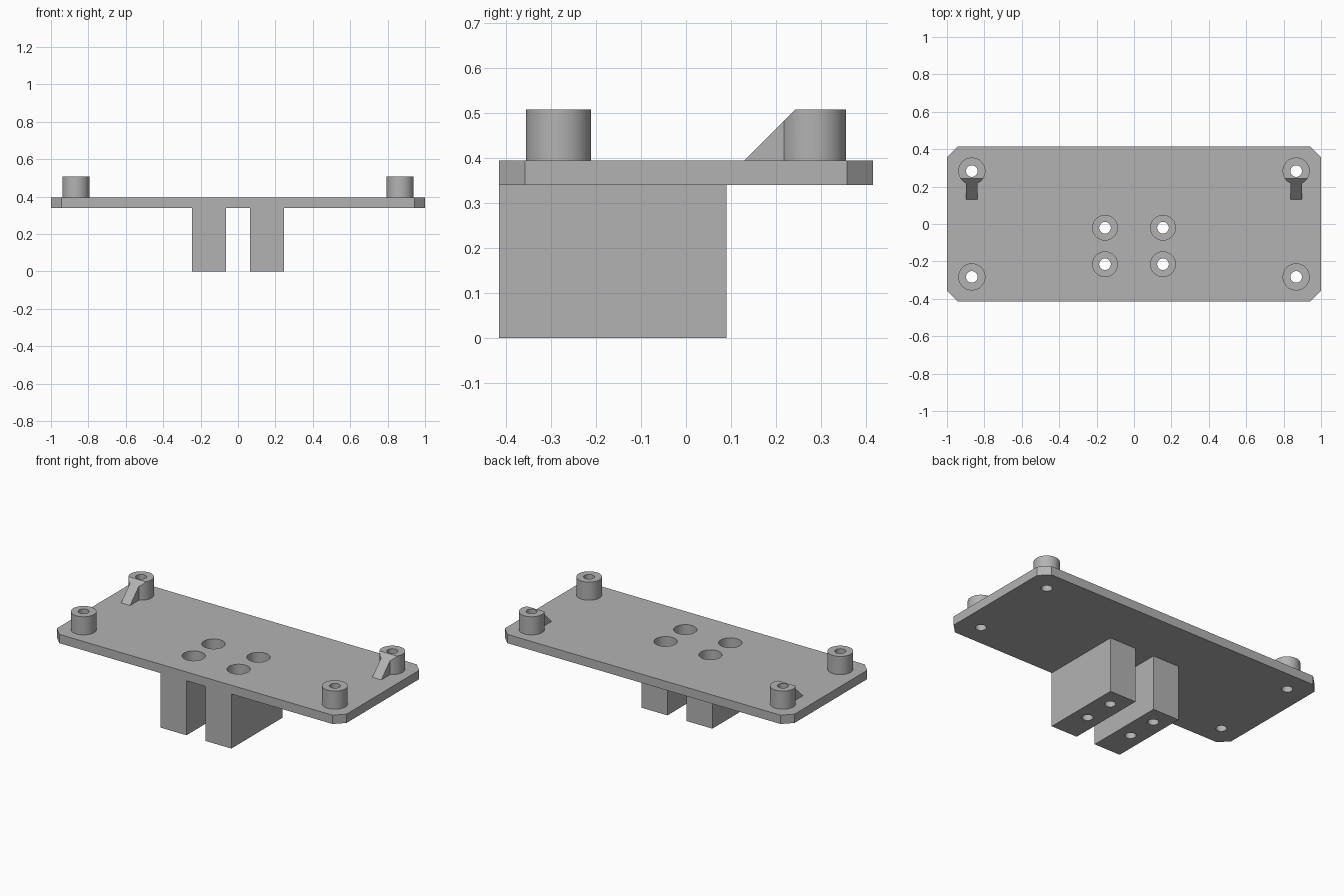
import bpy, bmesh
from mathutils import Matrix

if "Cube" in bpy.data.objects:
    bpy.data.objects.remove(bpy.data.objects["Cube"], do_unlink=True)

GRAY = (0.45, 0.45, 0.45, 1.0)
gray = bpy.data.materials.new("plain gray")
gray.use_nodes = True
gray.diffuse_color = GRAY
gray.node_tree.nodes["Principled BSDF"].inputs["Base Color"].default_value = GRAY

# Main levels and hole sizes
UNDER, DECK, TOP = 0.34, 0.395, 0.508
HOLE, HEAD, BOSS = 0.031, 0.066, 0.0725
SEAT = 0.12
BOSS_X, BOSS_Y = 0.867, 0.283
BOLT_X, BOLT_YS = 0.155, (-0.02, -0.215)


def finish(name, bm):
    bmesh.ops.recalc_face_normals(bm, faces=bm.faces)
    mesh = bpy.data.meshes.new(name)
    bm.to_mesh(mesh)
    bm.free()
    mesh.materials.append(gray)
    obj = bpy.data.objects.new(name, mesh)
    bpy.context.collection.objects.link(obj)
    return obj


def prism(name, points, depth):
    """Extrude a closed outline of 3D points along a vector."""
    bm = bmesh.new()
    face = bm.faces.new([bm.verts.new(p) for p in points])
    ext = bmesh.ops.extrude_face_region(bm, geom=[face])
    verts = [v for v in ext["geom"] if isinstance(v, bmesh.types.BMVert)]
    bmesh.ops.translate(bm, verts=verts, vec=depth)
    return finish(name, bm)


def box(name, x0, x1, y0, y1, z0, z1):
    return prism(name, [(x0, y0, z0), (x1, y0, z0), (x1, y1, z0), (x0, y1, z0)],
                 (0, 0, z1 - z0))


def cylinder(name, x, y, radius, z0, z1):
    bm = bmesh.new()
    bmesh.ops.create_cone(bm, cap_ends=True, segments=48, radius1=radius,
                          radius2=radius, depth=z1 - z0,
                          matrix=Matrix.Translation((x, y, (z0 + z1) / 2)))
    return finish(name, bm)


def combine(obj, tool, operation="DIFFERENCE"):
    """Apply a boolean and discard the tool object."""
    tool.hide_render = True
    mod = obj.modifiers.new("shape", "BOOLEAN")
    mod.operation, mod.solver, mod.object = operation, "EXACT", tool
    bpy.context.view_layer.objects.active = obj
    bpy.ops.object.modifier_apply(modifier=mod.name)
    bpy.data.objects.remove(tool, do_unlink=True)


parts = []

# Base plate with clipped corners
W, D, C = 1.0, 0.415, 0.057
quarter = [(W, D - C), (W - C, D)]
outline = (quarter + [(-x, y) for x, y in reversed(quarter)]
           + [(-x, -y) for x, y in quarter]
           + [(x, -y) for x, y in reversed(quarter)])
plate = prism("base_plate", [(x, y, UNDER) for x, y in outline], (0, 0, DECK - UNDER))
parts.append(plate)

for side, label in ((1, "left"), (-1, "right")):
    # Mounting block with two deep counterbored bolt holes
    x = side * BOLT_X
    block = box(label + "_mounting_block", x - 0.09, x + 0.09, -D, 0.09, 0, UNDER)
    parts.append(block)
    for y in BOLT_YS:
        combine(plate, cylinder("cutter", x, y, HEAD, 0.2, 0.6))
        combine(block, cylinder("cutter", x, y, HEAD, SEAT, 0.6))
        combine(block, cylinder("cutter", x, y, HOLE, -0.1, 0.6))

    # Corner standoffs; the rear pair gets a sloped rib
    x = side * BOSS_X
    for row, end in ((-1, "front"), (1, "rear")):
        y = row * BOSS_Y
        boss = cylinder(f"{end}_{label}_standoff", x, y, BOSS, DECK, TOP)
        if end == "rear":
            combine(boss, box("rib", x - 0.031, x + 0.031, 0.12, 0.235, DECK, 0.5), "UNION")
            slope = [(x - 0.1, 0.03, 0.295), (x - 0.1, 0.343, 0.608), (x - 0.1, 0.03, 0.608)]
            combine(boss, prism("cutter", slope, (0.2, 0, 0)))
        for body in (boss, plate):
            combine(body, cylinder("cutter", x, y, HOLE, 0.2, 0.7))
        parts.append(boss)

# Smooth round walls, crisp edges
bpy.ops.object.select_all(action="DESELECT")
for part in parts:
    part.select_set(True)
bpy.context.view_layer.objects.active = plate
bpy.ops.object.shade_smooth_by_angle(angle=0.5)
